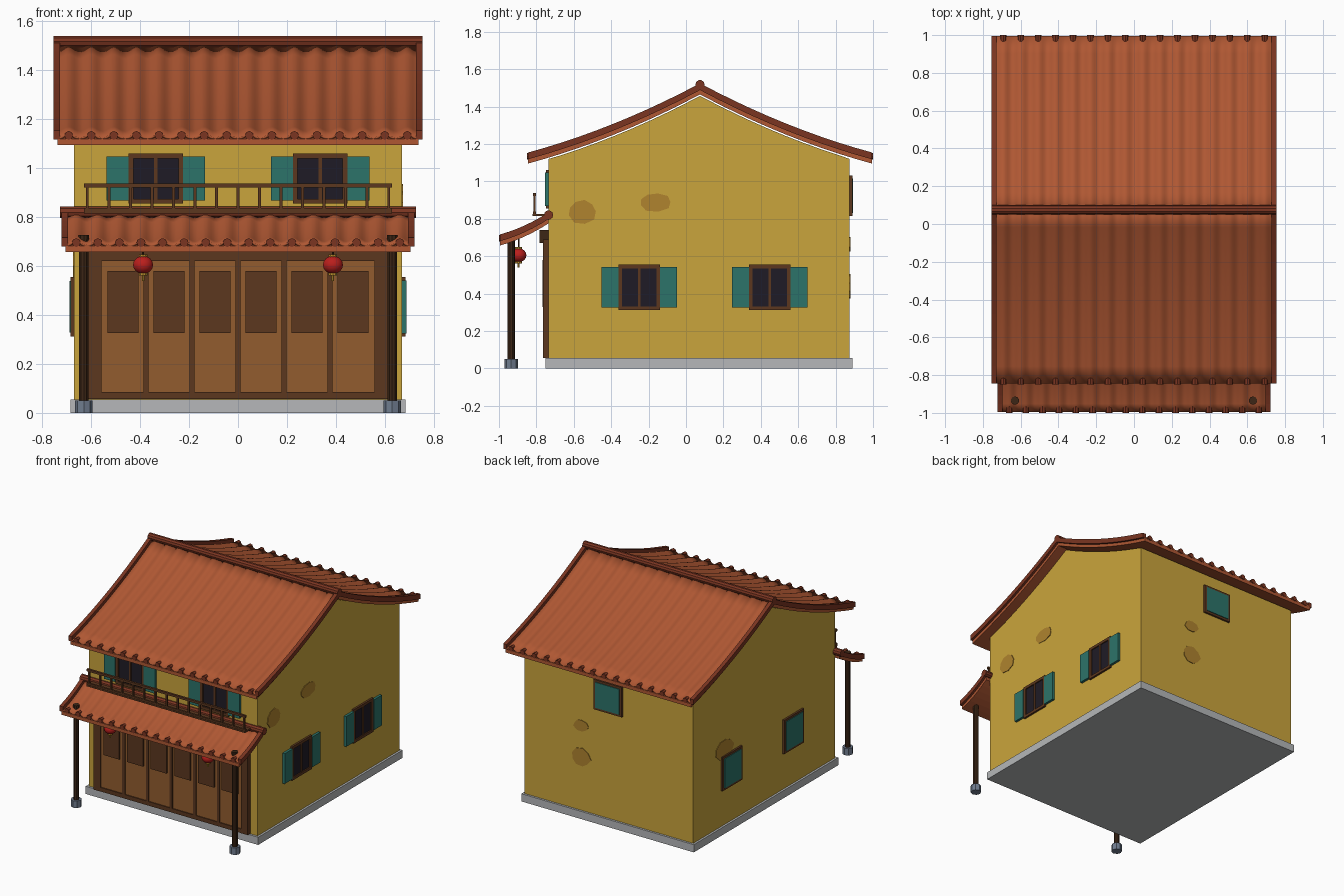
import bpy, bmesh, math, random
from mathutils import Matrix, Vector

if "Cube" in bpy.data.objects:
    bpy.data.objects.remove(bpy.data.objects["Cube"])

random.seed(4)
PI = math.pi


def mat(name, r, g, b):
    m = bpy.data.materials.new(name)
    m.diffuse_color = [(c / 255) ** 2.2 for c in (r, g, b)] + [1]
    m.use_nodes = True
    m.node_tree.nodes["Principled BSDF"].inputs["Base Color"].default_value = m.diffuse_color
    return m


WALL = mat("ochre plaster", 201, 163, 62)
STAIN = mat("worn plaster", 174, 130, 50)
TILE = mat("clay tile", 174, 88, 54)
TRIM = mat("dark clay", 122, 56, 38)
WOOD = mat("dark wood", 92, 58, 36)
POST = mat("black wood", 62, 42, 28)
DOOR = mat("door wood", 145, 93, 50)
TEAL = mat("teal paint", 48, 115, 105)
GLASS = mat("dark glass", 36, 33, 42)
STONE = mat("blue stone", 112, 124, 142)
RED = mat("red paper", 185, 36, 34)
GOLD = mat("gold", 190, 145, 50)
GREY = mat("plinth stone", 180, 182, 184)


def finish(name, bm, m, smooth=False):
    bmesh.ops.recalc_face_normals(bm, faces=bm.faces)
    me = bpy.data.meshes.new(name)
    bm.to_mesh(me)
    bm.free()
    ob = bpy.data.objects.new(name, me)
    bpy.context.collection.objects.link(ob)
    me.materials.append(m)
    if smooth:
        me.polygons.foreach_set("use_smooth", [True] * len(me.polygons))
    return ob


def boxes(name, m, ranges, M=Matrix()):
    """Boxes given as (x0, x1, y0, y1, z0, z1), joined in one object."""
    bm = bmesh.new()
    for x0, x1, y0, y1, z0, z1 in ranges:
        T = Matrix.Translation(((x0 + x1) / 2, (y0 + y1) / 2, (z0 + z1) / 2))
        S = Matrix.Diagonal((x1 - x0, y1 - y0, z1 - z0, 1))
        bmesh.ops.create_cube(bm, size=1, matrix=M @ T @ S)
    return finish(name, bm, m)


def rods(name, m, centres, r, length, sides=8, axis="Z"):
    rot = {"X": Matrix.Rotation(PI / 2, 4, "Y"), "Y": Matrix.Rotation(PI / 2, 4, "X"), "Z": Matrix()}[axis]
    bm = bmesh.new()
    for c in centres:
        bmesh.ops.create_cone(bm, cap_ends=True, segments=sides, radius1=r, radius2=r,
                              depth=length, matrix=Matrix.Translation(c) @ rot)
    return finish(name, bm, m)


def prism(name, m, pts, x0, x1):
    """Closed (y, z) outline extruded along x."""
    bm = bmesh.new()
    f = bm.faces.new([bm.verts.new((x0, y, z)) for y, z in pts])
    new = bmesh.ops.extrude_face_region(bm, geom=[f])["geom"]
    bmesh.ops.translate(bm, vec=(x1 - x0, 0, 0), verts=[v for v in new if isinstance(v, bmesh.types.BMVert)])
    return finish(name, bm, m)


def slope(y0, y1, z0, z1, sag, n=10):
    ts = [i / n for i in range(n + 1)]
    return [(y0 + (y1 - y0) * t, z0 + (z1 - z0) * t - sag * 4 * t * (1 - t)) for t in ts]


def band(path, lo, hi):
    return [(y, z + hi) for y, z in path] + [(y, z + lo) for y, z in reversed(path)]


def roof(name, path, half, waves=16):
    # flat under-slab and raised verges
    prism(name + "_slab", TILE, band(path, -0.025, 0.0), -half, half)
    for s in (-1, 1):
        prism(name + "_verge", TRIM, band(path, -0.002, 0.034), s * (half - 0.01), s * (half + 0.017))
    # corrugated tile sheet
    bm = bmesh.new()
    n = waves * 8
    rows = []
    for y, z in path:
        rows.append([bm.verts.new((-half + 2 * half * i / n, y,
                                   z + 0.014 - 0.009 * math.cos(2 * PI * i / 8))) for i in range(n + 1)])
    for a, b in zip(rows, rows[1:]):
        for i in range(n):
            bm.faces.new((a[i], a[i + 1], b[i + 1], b[i]))
    ob = finish(name + "_tiles", bm, TILE, True)
    if ob.data.polygons[0].normal.z < 0:
        ob.data.flip_normals()
    sol = ob.modifiers.new("thickness", "SOLIDIFY")
    sol.thickness, sol.offset = 0.01, -1
    # round tile ends along the eave
    y, z = path[-1]
    inward = 0.012 if path[0][0] > y else -0.012
    rods(name + "_tile_ends", TRIM, [(-half + 2 * half * (i + 0.5) / waves, y + inward, z + 0.014)
                                     for i in range(waves)], 0.018, 0.034, 8, "Y")


# roofs
YC = 0.075
front = slope(YC, -0.845, 1.49, 1.12, 0.03)
back = slope(YC, 0.995, 1.49, 1.12, 0.03)
porch = slope(-0.735, -0.995, 0.80, 0.682, 0.012, 6)
roof("front_roof", front, 0.738)
roof("back_roof", back, 0.738)
roof("porch_roof", porch, 0.705)
rods("main_ridge", TRIM, [(0, YC, 1.517)], 0.025, 1.51, 10, "X")
rods("porch_ridge", TRIM, [(0, -0.735, 0.82)], 0.025, 1.454, 10, "X")

# walls with gable following the roof curve, and plinth
top = [(y, z - 0.033) for y, z in reversed(front) if y > -0.735] + [(y, z - 0.033) for y, z in back[1:] if y < 0.875]
prism("walls", WALL, [(-0.735, 0.05), (-0.735, 1.12)] + top + [(0.875, 1.12), (0.875, 0.05)], -0.67, 0.67)
boxes("plinth", GREY, [(-0.685, 0.685, -0.75, 0.89, 0, 0.055)])


# wall frames: local x along the wall, local -y outwards
def wall(angle, x, y):
    return Matrix.Translation((x, y, 0)) @ Matrix.Rotation(angle, 4, "Z")


FRONT, RIGHT = wall(0, 0, -0.735), wall(PI / 2, 0.67, 0)
BACK, LEFT = wall(PI, 0, 0.875), wall(-PI / 2, -0.67, 0)


def window(name, M, u, z0, z1, closed=False):
    w, t = 0.112, 0.02
    boxes(name + "_frame", WOOD, [
        (u - w, u - w + t, -0.014, 0.01, z0, z1), (u + w - t, u + w, -0.014, 0.01, z0, z1),
        (u - w, u + w, -0.014, 0.01, z1 - t, z1), (u - w, u + w, -0.014, 0.01, z0, z0 + t),
        (u - 0.007, u + 0.007, -0.012, 0.01, z0, z1)], M)
    boxes(name + "_glass", GLASS, [(u - w + t, u + w - t, -0.006, 0.01, z0 + t, z1 - t)], M)
    if closed:
        sh = [(u - 0.095, u + 0.095, -0.019, 0, z0 + 0.016, z1 - 0.016)]
    else:
        sh = [(u + a, u + b, -0.018, 0.01, z0 + 0.013, z1 - 0.013) for a, b in ((-w - 0.09, -w), (w, w + 0.09))]
    boxes(name + "_shutters", TEAL, sh, M)


for s in (-1, 1):
    window("upper_window", FRONT, s * 0.336, 0.855, 1.06)
for u in (-0.25, 0.448):
    window("right_window", RIGHT, u, 0.312, 0.555)
    window("left_window", LEFT, -u, 0.312, 0.555, True)
window("back_window", BACK, 0, 0.815, 1.03, True)


# irregular patches of worn plaster
def stain(M, u, z, w, h):
    bm = bmesh.new()
    rim = []
    for i in range(9):
        a, r = 2 * PI * i / 9, random.uniform(0.85, 1.1)
        rim.append(bm.verts.new(M @ Vector((u + w / 2 * r * math.cos(a), -0.004, z + h / 2 * r * math.sin(a)))))
    f = bm.faces.new(rim)
    new = bmesh.ops.extrude_face_region(bm, geom=[f])["geom"]
    bmesh.ops.translate(bm, vec=M.to_3x3() @ Vector((0, 0.008, 0)),
                        verts=[v for v in new if isinstance(v, bmesh.types.BMVert)])
    finish("plaster_patch", bm, STAIN)


for args in ((RIGHT, -0.555, 0.84, 0.16, 0.13), (RIGHT, -0.165, 0.89, 0.18, 0.10), (LEFT, -0.52, 0.6, 0.2, 0.14),
             (BACK, -0.22, 0.665, 0.12, 0.085), (BACK, -0.22, 0.435, 0.15, 0.13)):
    stain(*args)

# folding shop doors
boxes("door_leaves", DOOR, [(-0.56, 0.56, -0.755, -0.73, 0.056, 0.63)])
boxes("door_frame", WOOD, [(s * 0.585 - 0.027, s * 0.585 + 0.027, -0.764, -0.73, 0.056, 0.69) for s in (-1, 1)]
      + [(-0.612, 0.612, -0.764, -0.73, 0.62, 0.69), (-0.56, 0.56, -0.762, -0.73, 0.056, 0.085)]
      + [(x - 0.011, x + 0.011, -0.762, -0.73, 0.056, 0.63) for x in (-0.376, -0.188, 0, 0.188, 0.376)])
boxes("door_panels", WOOD, [(x - 0.063, x + 0.063, -0.767, -0.75, 0.327, 0.58)
                            for x in [(i - 2.5) * 0.188 for i in range(6)]])
boxes("blank_board_over_door", POST, [(-0.2, 0.2, -0.782, -0.73, 0.67, 0.74)])

# porch columns with caps and stone feet
cols = [(-0.63, -0.935), (0.63, -0.935)]
rods("columns", POST, [(x, y, 0.38) for x, y in cols], 0.02, 0.67, 10)
rods("column_caps", POST, [(x, y, 0.718) for x, y in cols], 0.022, 0.02, 10)
rods("column_feet", STONE, [(x, y, 0.025) for x, y in cols], 0.036, 0.05, 8)

# balcony railing
boxes("balcony_floor", WOOD, [(-0.63, 0.63, -0.82, -0.735, 0.815, 0.826)])
boxes("balcony_rails", WOOD, [(-0.63, 0.63, -0.818, -0.802, 0.922, 0.938), (-0.63, 0.63, -0.817, -0.803, 0.826, 0.838)])
boxes("balusters", WOOD, [(x - 0.006, x + 0.006, -0.816, -0.804, 0.82, 0.93)
                          for x in [(i - 7) * 0.088 for i in range(15)]])

# hanging lanterns
for x in (-0.388, 0.388):
    bm = bmesh.new()
    bmesh.ops.create_uvsphere(bm, u_segments=14, v_segments=8, radius=0.042,
                              matrix=Matrix.Translation((x, -0.895, 0.605)) @ Matrix.Diagonal((1, 1, 0.88, 1)))
    finish("lantern", bm, RED, True)
    rods("lantern_caps", GOLD, [(x, -0.895, 0.643), (x, -0.895, 0.567)], 0.018, 0.01, 10)
    rods("lantern_cord", POST, [(x, -0.895, 0.675)], 0.004, 0.07, 6)
    rods("lantern_tassel", GOLD, [(x, -0.895, 0.552)], 0.006, 0.026, 6)
